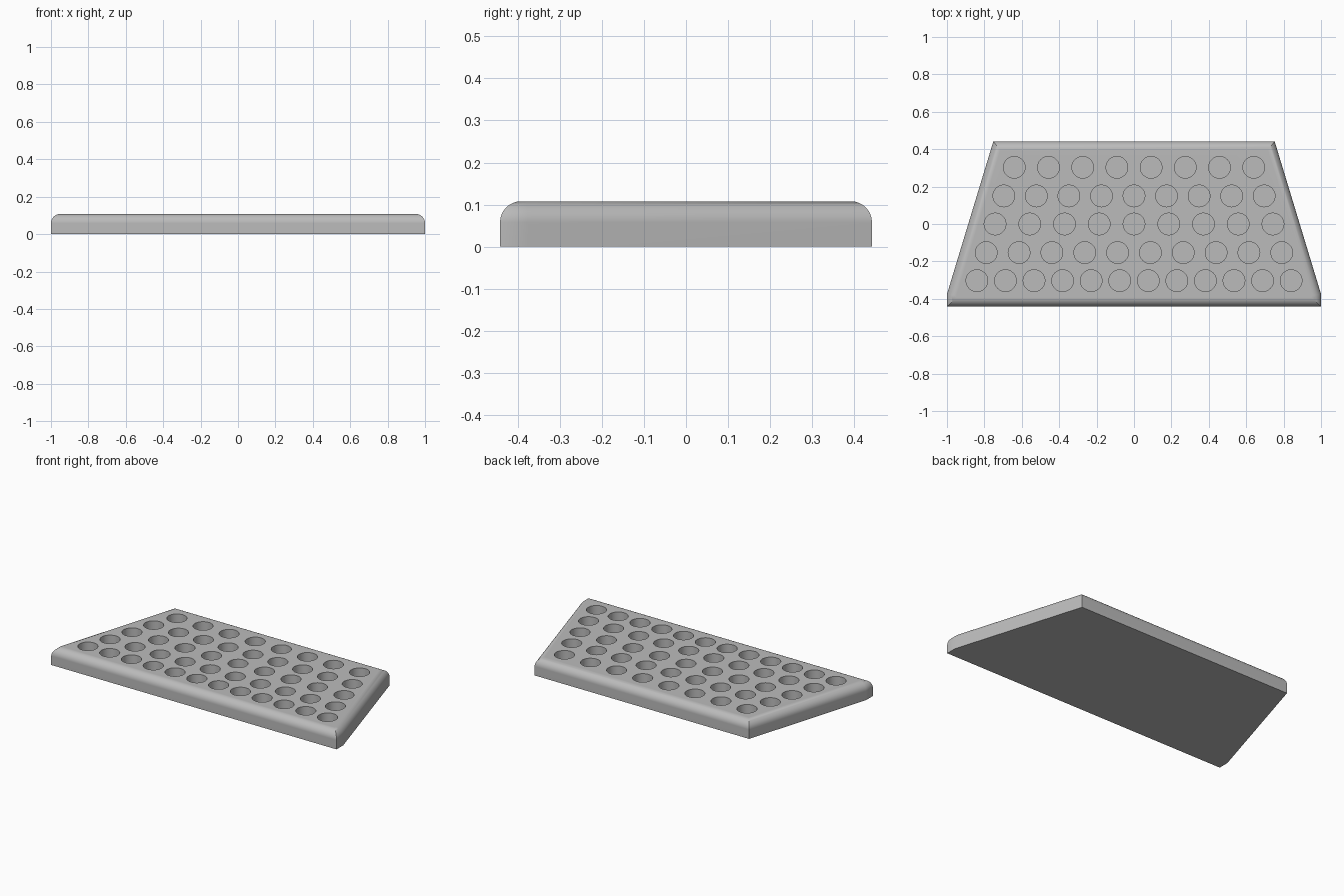
import bpy, bmesh, math
from mathutils import Vector, Matrix

cube = bpy.data.objects.get("Cube")
if cube:
    bpy.data.objects.remove(cube)

HEIGHT, FILLET, STEPS = 0.108, 0.05, 8
HOLE_RADIUS, HOLE_DEPTH = 0.058, 0.075

grey = bpy.data.materials.new("plain grey")
grey.use_nodes = True
colour = (0.5, 0.5, 0.5, 1)
grey.diffuse_color = colour
grey.node_tree.nodes["Principled BSDF"].inputs["Base Color"].default_value = colour

# Tray outline: a trapezoid with clipped front corners, counter-clockwise
half = [(1, -0.442), (1, -0.375), (0.752, 0.442)]
outline = [Vector(p) for p in half] + [Vector((-x, y)) for x, y in reversed(half)]


def inset(points, d):
    """Move every side of a convex outline inward by d."""
    result = []
    for i, p in enumerate(points):
        a = (p - points[i - 1]).normalized()
        b = (points[(i + 1) % len(points)] - p).normalized()
        na, nb = Vector((-a.y, a.x)), Vector((-b.y, b.x))
        result.append(p + (na + nb) * d / (1 + na.dot(nb)))
    return result


def make_object(name, bm):
    bmesh.ops.recalc_face_normals(bm, faces=bm.faces)
    mesh = bpy.data.meshes.new(name)
    bm.to_mesh(mesh)
    bm.free()
    mesh.materials.append(grey)
    obj = bpy.data.objects.new(name, mesh)
    bpy.context.collection.objects.link(obj)
    return obj


# Slab: straight walls, then a quarter-round up to the flat top
levels = [(0, 0)]
for i in range(STEPS + 1):
    t = math.pi / 2 * i / STEPS
    levels.append((FILLET * (1 - math.cos(t)), HEIGHT - FILLET + FILLET * math.sin(t)))
bm = bmesh.new()
rings = [[bm.verts.new((p.x, p.y, z)) for p in inset(outline, d)] for d, z in levels]
for low, high in zip(rings, rings[1:]):
    for i in range(len(low)):
        j = (i + 1) % len(low)
        bm.faces.new((low[i], low[j], high[j], high[i]))
bm.faces.new(rings[0])
bm.faces.new(rings[-1])
tray = make_object("tray", bm)

# Blind round holes: (row y, number of holes, x of the outermost hole)
rows = [(0.303, 8, 0.64), (0.15, 9, 0.696), (0.0, 9, 0.743),
        (-0.153, 10, 0.79), (-0.303, 12, 0.84)]
bm = bmesh.new()
for y, count, reach in rows:
    for i in range(count):
        x = -reach + 2 * reach * i / (count - 1)
        bmesh.ops.create_cone(bm, cap_ends=True, segments=40, radius1=HOLE_RADIUS,
                              radius2=HOLE_RADIUS, depth=2 * HOLE_DEPTH,
                              matrix=Matrix.Translation((x, y, HEIGHT)))
cutter = make_object("hole_cutter", bm)
cutter.hide_render = True

bpy.ops.object.select_all(action="DESELECT")
tray.select_set(True)
bpy.context.view_layer.objects.active = tray
cut = tray.modifiers.new("holes", "BOOLEAN")
cut.operation, cut.solver, cut.object = "DIFFERENCE", "EXACT", cutter
bpy.ops.object.modifier_apply(modifier=cut.name)
bpy.data.objects.remove(cutter)

# Smooth fillet and hole walls, flat top
bpy.ops.object.shade_smooth_by_angle(angle=math.radians(30))
weighted = tray.modifiers.new("even shading", "WEIGHTED_NORMAL")
weighted.keep_sharp = True
